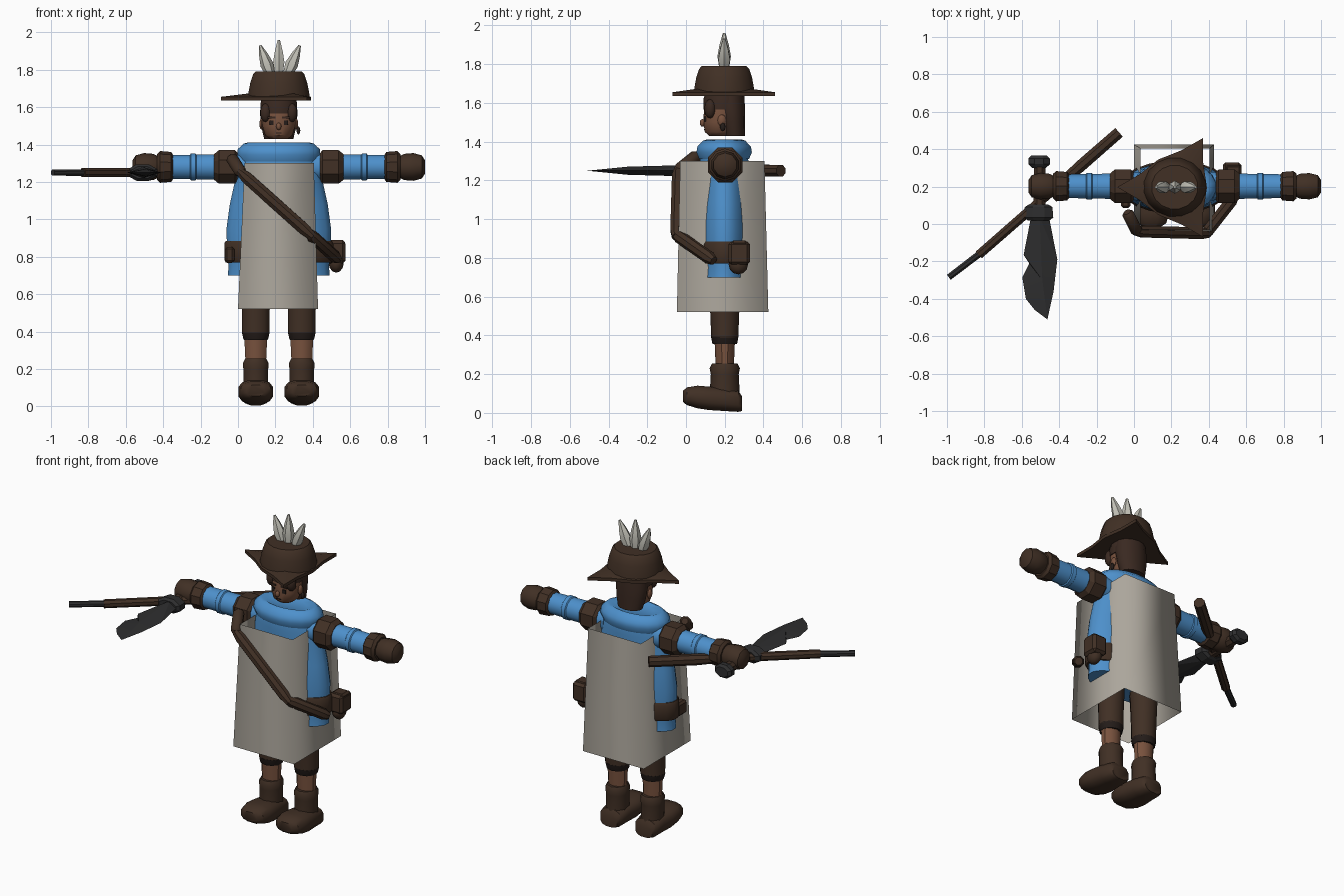
import bpy, bmesh, math
from mathutils import Vector

if "Cube" in bpy.data.objects:
    bpy.data.objects.remove(bpy.data.objects["Cube"])

CX, CY, ARM_Z = 0.218, 0.197, 1.28


def material(name, *rgb):
    m = bpy.data.materials.new(name)
    m.use_nodes = True
    m.diffuse_color = (*rgb, 1)
    m.node_tree.nodes["Principled BSDF"].inputs["Base Color"].default_value = (*rgb, 1)
    return m


LEATHER = material("dark leather", 0.052, 0.029, 0.018)
HAIR = material("hair brown", 0.042, 0.022, 0.015)
SHADOW = material("deep brown", 0.018, 0.012, 0.01)
CLOTH = material("blue cloth", 0.075, 0.28, 0.60)
LINEN = material("grey linen", 0.41, 0.38, 0.33)
FEATHER = material("pale feather", 0.55, 0.54, 0.48)
SKIN = material("brown skin", 0.19, 0.085, 0.048)
IRON = material("dark iron", 0.027, 0.027, 0.028)


def finish(name, bm, mat, angle=40):
    bmesh.ops.recalc_face_normals(bm, faces=bm.faces)
    me = bpy.data.meshes.new(name)
    bm.to_mesh(me)
    bm.free()
    ob = bpy.data.objects.new(name, me)
    bpy.context.collection.objects.link(ob)
    me.materials.append(mat)
    bpy.ops.object.select_all(action="DESELECT")
    ob.select_set(True)
    bpy.context.view_layer.objects.active = ob
    bpy.ops.object.shade_smooth_by_angle(angle=math.radians(angle))
    return ob


def skin_rings(bm, rings, caps=True):
    """Bridge successive rings of points with quads."""
    loops = [[bm.verts.new(p) for p in r] for r in rings]
    n = len(loops[0])
    for a, b in zip(loops, loops[1:]):
        for i in range(n):
            bm.faces.new((a[i], a[(i + 1) % n], b[(i + 1) % n], b[i]))
    if caps:
        bm.faces.new(loops[0])
        bm.faces.new(loops[-1])


def loft(name, mat, axis, rings, sides=16, power=1.0, angle=40, caps=True):
    """Rings are (position, radius a, radius b, centre a, centre b)."""
    bm, pts = bmesh.new(), []
    for t, ra, rb, ca, cb in rings:
        ring = []
        for i in range(sides):
            u = math.tau * (i + 0.5) / sides
            c, s = math.cos(u), math.sin(u)
            a = ca + ra * math.copysign(abs(c) ** power, c)
            b = cb + rb * math.copysign(abs(s) ** power, s)
            ring.append({"x": (t, a, b), "y": (a, t, b), "z": (a, b, t)}[axis])
        pts.append(ring)
    skin_rings(bm, pts, caps)
    return finish(name, bm, mat, angle)


def rod(name, mat, p, q, profile, sides=8, angle=40):
    """Turned shape from p to q; profile is (fraction, radius)."""
    p, q = Vector(p), Vector(q)
    rot = (q - p).to_track_quat("Z", "Y")
    bm, pts = bmesh.new(), []
    for t, r in profile:
        pts.append([p.lerp(q, t) + rot @ Vector((r * math.cos(math.tau * (i + .5) / sides),
                                                 r * math.sin(math.tau * (i + .5) / sides), 0))
                    for i in range(sides)])
    skin_rings(bm, pts)
    return finish(name, bm, mat, angle)


def ball(name, mat, centre, size, segs=12):
    bm = bmesh.new()
    bmesh.ops.create_uvsphere(bm, u_segments=segs, v_segments=segs // 2 + 2, radius=1)
    for v in bm.verts:
        v.co = Vector(centre) + Vector([c * s for c, s in zip(v.co, size)])
    return finish(name, bm, mat, 60)


def box(name, mat, centre, size, bevel=0.0):
    bm = bmesh.new()
    bmesh.ops.create_cube(bm, size=1)
    for v in bm.verts:
        v.co = Vector(centre) + Vector([c * s for c, s in zip(v.co, size)])
    if bevel:
        bmesh.ops.bevel(bm, geom=bm.edges[:], offset=bevel, segments=1, affect="EDGES")
    return finish(name, bm, mat, 30)


def upright(rows):
    return [(z, a, b, CX, CY) for z, a, b in rows]


# Tunic, collar and belt
loft("tunic", CLOTH, "z", upright([(.70, .275, .13), (.75, .272, .125), (.83, .28, .13), (.95, .283, .133),
     (1.08, .265, .128), (1.2, .238, .12), (1.28, .222, .13), (1.34, .21, .12)]), 20)
loft("collar", CLOTH, "z", upright([(1.31, .212, .13), (1.345, .225, .145), (1.375, .222, .14),
     (1.405, .19, .11), (1.41, .17, .095), (1.395, .12, .07)]), 20)
loft("belt", LEATHER, "z", upright([(.77, .287, .133), (.785, .295, .142), (.87, .295, .142),
     (.885, .287, .133)]), 20)

# Open tabard around the body
bm = bmesh.new()
skin_rings(bm, [[(x, y, z) for x, y in ((x0, y0), (x1, y0), (x1, y1), (x0, y1))]
                for z, x0, x1, y0, y1 in ((.52, 0, .428, -.047, .425), (1.3, .035, .405, -.03, .405))], False)
finish("tabard", bm, LINEN, 180)

# Pouches and side buckle
box("pouch", LEATHER, (.525, .275, .825), (.1, .11, .12), .015)
box("pouch_flap", LEATHER, (.53, .275, .865), (.085, .085, .05), .012)
ball("pouch_bag", LEATHER, (.525, .27, .765), (.04, .05, .05), 8)
box("belt_buckle", LEATHER, (-.045, .13, .81), (.05, .09, .085), .012)

# Diagonal strap
path = [(-.035, .06, 1.33), (.015, -.04, 1.25), (.385, -.05, .92), (.53, .135, .79)]
for i, (p, q) in enumerate(zip(path, path[1:])):
    rod(f"strap_{i + 1}", LEATHER, p, q, [(-.04, .02), (.08, .034), (.92, .034), (1.04, .024)])

# Arms and legs, one of each per side
for side, s in (("left", 1), ("right", -1)):
    def arm(part, mat, rows, sides=12, angle=40):
        loft(f"{side}_{part}", mat, "x", [(CX + s * d, r, r, CY + .005, ARM_Z) for d, r in rows], sides,
             angle=angle)
    arm("shoulder_cuff", LEATHER, [(.22, .08), (.235, .097), (.32, .097), (.345, .075)], 8, 30)
    arm("sleeve", CLOTH, [(.17, .08), (.34, .07), (.44, .068), (.445, .074), (.47, .074), (.475, .067),
                          (.58, .066)])
    arm("wrist_cuff", LEATHER, [(.565, .065), (.575, .08), (.635, .085), (.65, .07)], 10, 30)
    arm("hand", LEATHER, [(.64, .055), (.67, .07), (.72, .074), (.765, .062), (.782, .035)], 10)

    lx = CX + s * .123

    def leg(part, mat, rows, sides=10):
        loft(f"{side}_{part}", mat, "z", [(z, a, b, lx, .2) for z, a, b in rows], sides)
    leg("trouser", LEATHER, [(.39, .077, .07), (.5, .078, .074), (.72, .085, .085)])
    leg("trouser_hem", SHADOW, [(.355, .066, .062), (.362, .07, .065), (.395, .078, .071)])
    leg("shin", SKIN, [(.24, .058, .047), (.36, .064, .052)])
    leg("boot_shaft", LEATHER, [(.09, .068, .078), (.2, .07, .072), (.23, .072, .078), (.255, .06, .066)])
    loft(f"{side}_boot_foot", LEATHER, "y", [(y, a, b, lx, z) for y, a, b, z in
         ((-.015, .05, .03, .085), (.005, .08, .047, .086), (.06, .095, .06, .082), (.12, .095, .062, .075),
          (.2, .083, .062, .07), (.27, .075, .056, .06), (.288, .06, .04, .048))], 12, .75)

# Head, hair and face
loft("head", SKIN, "z", [(z, a, b, CX, y) for z, a, b, y in
     ((1.43, .05, .055, .175), (1.45, .075, .078, .175), (1.5, .09, .09, .18), (1.58, .095, .092, .185),
      (1.65, .08, .08, .19))], 14)
loft("hair_back", HAIR, "z", [(z, a, b, CX, y) for z, a, b, y in
     ((1.43, .08, .055, .25), (1.5, .097, .065, .24), (1.57, .103, .075, .23), (1.65, .095, .08, .22))], 14)
loft("hair_top", HAIR, "z", [(z, a, b, CX, y) for z, a, b, y in
     ((1.565, .1, .1, .19), (1.62, .1, .105, .195), (1.67, .09, .095, .2))], 14)
ball("nose", SKIN, (CX, .085, 1.497), (.014, .014, .02), 8)
box("mouth", SHADOW, (CX, .097, 1.462), (.03, .008, .006))
for side, s in (("left", 1), ("right", -1)):
    ball(f"{side}_fringe", HAIR, (CX + s * .07, .125, 1.57), (.03, .03, .05), 10)
    ball(f"{side}_ear", SKIN, (CX + s * .092, .185, 1.51), (.012, .022, .03), 8)
    box(f"{side}_eye", SHADOW, (CX + s * .038, .0985, 1.517), (.022, .009, .024))
    box(f"{side}_brow", HAIR, (CX + s * .038, .0965, 1.545), (.042, .009, .01))
ball("earring", SHADOW, (CX + .105, .19, 1.475), (.01, .014, .022), 8)

# Three-cornered hat with feathers
bm, rings = bmesh.new(), []
tips = [(.37, -.07), (.37, .46), (-.09, CY)]
for z, scale in ((1.635, 1.0), (1.655, 1.0), (1.672, .55)):
    ring = []
    for i, tip in enumerate(tips):
        a, b = Vector(tip), Vector(tips[(i + 1) % 3])
        for t in (0, .25, .5, .75):
            d = a.lerp(b, t) - Vector((CX, CY))
            d = d.normalized() * max(d.length, .172) * scale
            ring.append((CX + d.x, CY + d.y, z))
    rings.append(ring)
skin_rings(bm, rings)
finish("hat_brim", bm, LEATHER, 30)
loft("hat_crown", LEATHER, "z", upright([(1.65, .168, .16), (1.675, .166, .157), (1.73, .155, .147),
     (1.775, .14, .132), (1.79, .125, .118)]), 16)
for name, base, tip in (("middle", 0, 0), ("left", .04, .112), ("right", -.04, -.1)):
    rod(f"{name}_feather", FEATHER, (CX + base, CY, 1.76), (CX + tip, CY, 1.96 if not tip else 1.93),
        [(0, .022), (.4, .035), (.7, .024), (1, .007)], 6, 20)

# Staff held in the right hand
rod("staff", LEATHER, (-.83, -.165, 1.25), (-.08, .49, 1.25), [(0, .026), (.6, .027), (.72, .034), (1, .033)])
rod("staff_tip", IRON, (-.99, -.285, 1.25), (-.82, -.155, 1.25), [(0, .018), (1, .019)])

# Broad knife: ridged blade, guard, grip and pommel
outline = [(-.55, .04), (-.455, .04), (-.41, -.19), (-.43, -.36), (-.463, -.51), (-.53, -.46), (-.578, -.4),
           (-.597, -.285), (-.56, -.21), (-.59, -.165)]
bm = bmesh.new()
rim = [bm.verts.new((x, y, 1.25)) for x, y in outline]
for dz in (.03, -.03):
    near, far = bm.verts.new((-.505, .04, 1.25 + dz)), bm.verts.new((-.49, -.3, 1.25 + dz * .7))
    n = len(rim)
    for i in range(n):
        hub = near if i in (0, 1, n - 1) else far
        bm.faces.new((rim[i], rim[(i + 1) % n], hub))
    bm.faces.new((near, far, rim[2]))
    bm.faces.new((near, rim[n - 1], far))
finish("knife_blade", bm, IRON, 15)
loft("knife_guard", IRON, "y", [(y, a, b, -.51, 1.25) for y, a, b in
     ((.02, .065, .035), (.035, .085, .048), (.09, .08, .045), (.105, .055, .035))], 8, angle=20)
rod("knife_grip", LEATHER, (-.505, .09, 1.25), (-.505, .31, 1.25), [(0, .035), (1, .033)])
loft("knife_pommel", IRON, "y", [(y, a, b, -.507, 1.25) for y, a, b in
     ((.3, .04, .03), (.32, .062, .045), (.35, .062, .045), (.366, .045, .032))], 8, angle=20)
